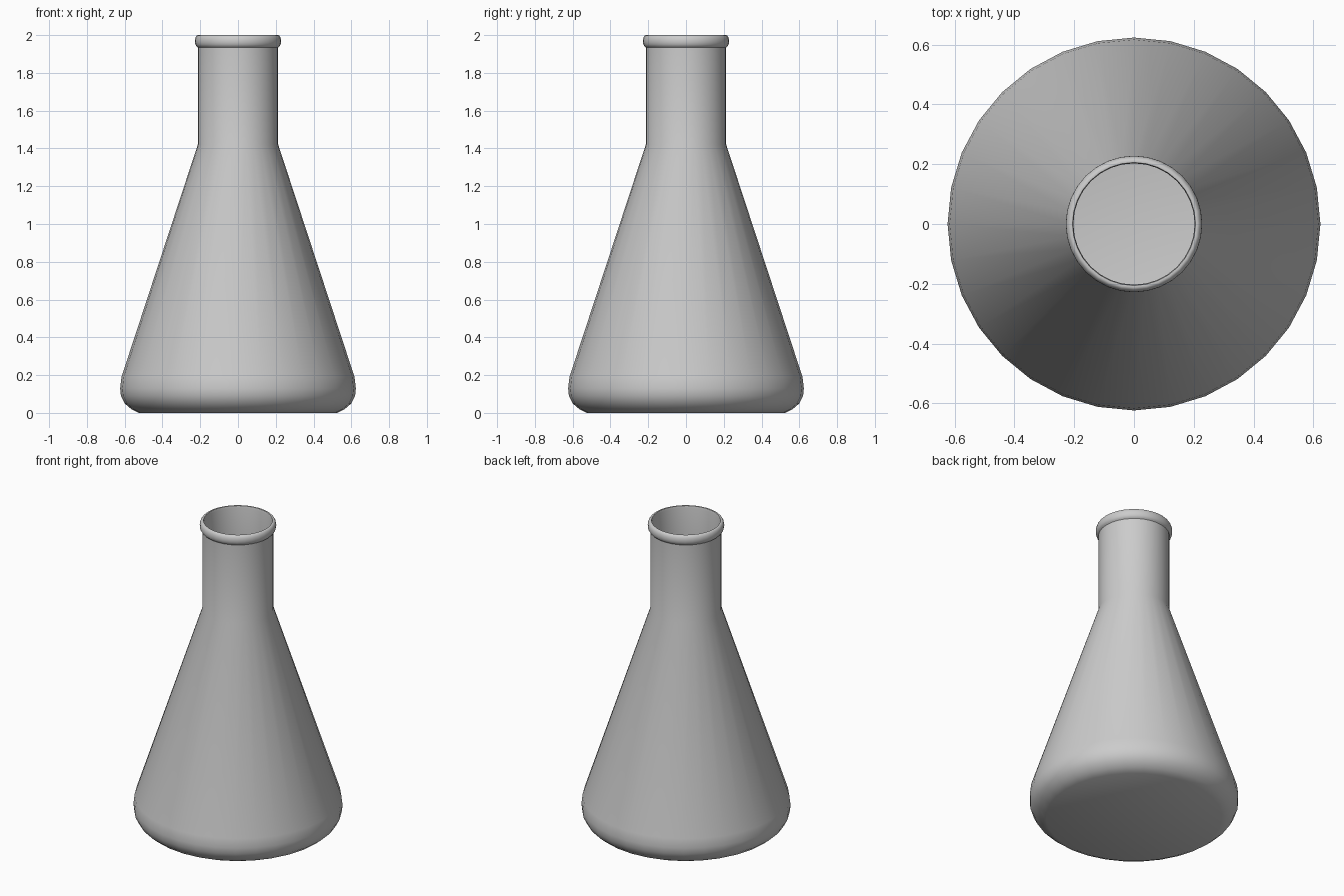
import bpy, bmesh, math

if "Cube" in bpy.data.objects:
    bpy.data.objects.remove(bpy.data.objects["Cube"])

SIDES = 32


def lathe(name, profile, sides):
    """Spin an (r, z) profile about z; a zero radius becomes a pole."""
    bm = bmesh.new()
    verts = [bm.verts.new((r, 0, z)) for r, z in profile]
    edges = [bm.edges.new(pair) for pair in zip(verts, verts[1:])]
    bmesh.ops.spin(bm, geom=verts + edges, cent=(0, 0, 0), axis=(0, 0, 1),
                   angle=math.tau, steps=sides, use_merge=True)
    bmesh.ops.remove_doubles(bm, verts=bm.verts[:], dist=1e-5)
    bmesh.ops.recalc_face_normals(bm, faces=bm.faces[:])
    mesh = bpy.data.meshes.new(name)
    bm.to_mesh(mesh)
    bm.free()
    obj = bpy.data.objects.new(name, mesh)
    bpy.context.collection.objects.link(obj)
    return obj


# Outer wall: flat base, rounded heel, cone, straight neck, rolled lip
outer = [(0, 0), (0.525, 0), (0.565, 0.02), (0.60, 0.05), (0.62, 0.09),
         (0.624, 0.13), (0.617, 0.19), (0.213, 1.42), (0.213, 1.935)]
lip = [(0.2105 + 0.018 * math.cos(a), 1.968 + 0.032 * math.sin(a))
       for a in (math.radians(d) for d in range(-75, 106, 20))]

# Inner wall follows the outer one at a thin glass thickness
inner = [(0.203, 1.985), (0.203, 1.42), (0.606, 0.19), (0.613, 0.13),
         (0.609, 0.09), (0.59, 0.055), (0.56, 0.03), (0.525, 0.012), (0, 0.012)]

flask = lathe("flask", outer + lip + inner, SIDES)

# Smooth glass with a crisp base edge
bpy.context.view_layer.objects.active = flask
flask.select_set(True)
bpy.ops.object.shade_smooth_by_angle(angle=math.radians(35))
